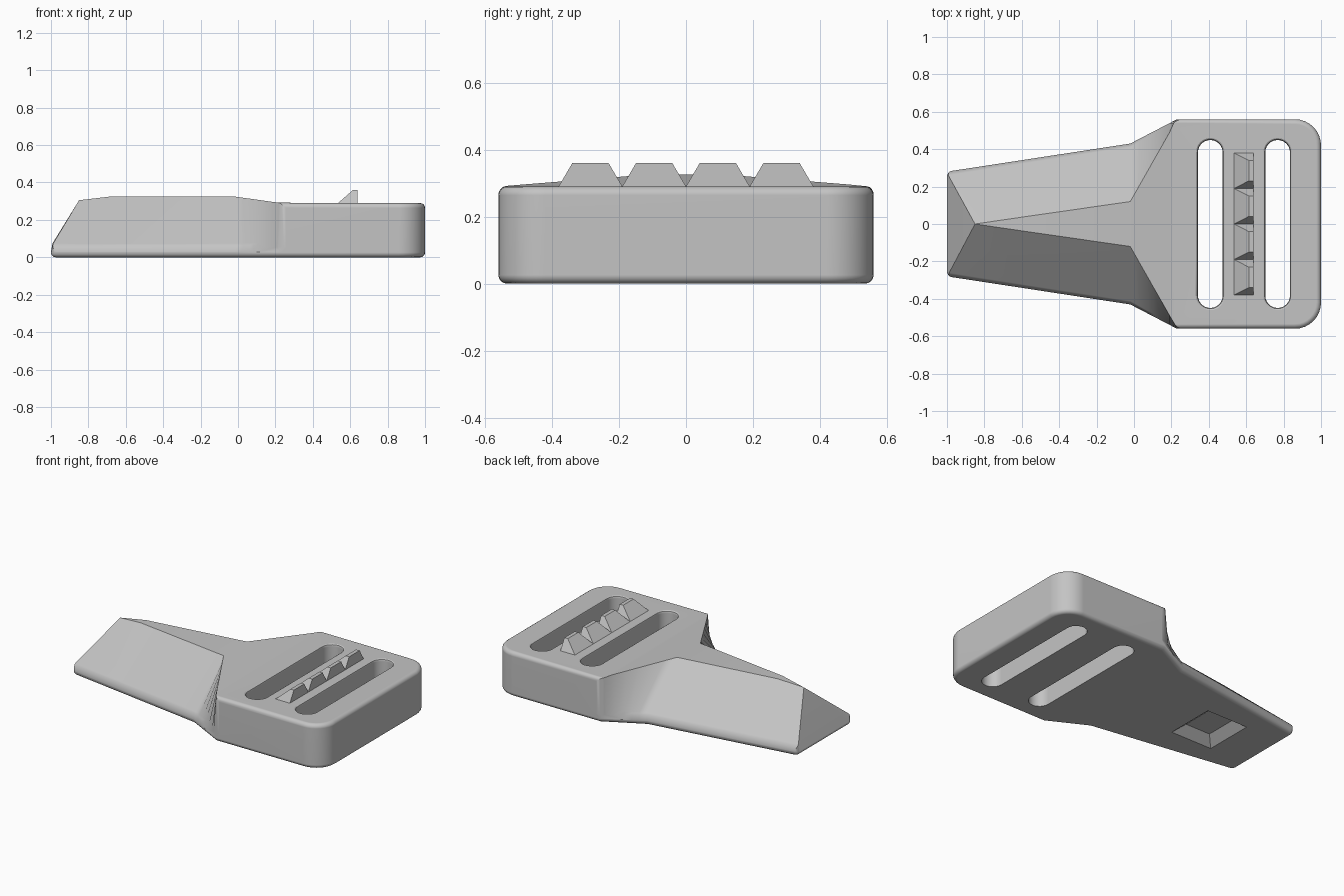
import bpy, bmesh, math
from mathutils import Vector

if "Cube" in bpy.data.objects:
    bpy.data.objects.remove(bpy.data.objects["Cube"])

grey = bpy.data.materials.new("plain_grey")
grey.use_nodes = True
tone = (0.55, 0.55, 0.55, 1)
grey.diffuse_color = tone
grey.node_tree.nodes["Principled BSDF"].inputs["Base Color"].default_value = tone

DECK = 0.29      # top of the buckle
EDGE = 0.055     # thickness of the blade rim


def make_object(name, bm):
    bmesh.ops.recalc_face_normals(bm, faces=bm.faces)
    mesh = bpy.data.meshes.new(name)
    bm.to_mesh(mesh)
    bm.free()
    mesh.materials.append(grey)
    obj = bpy.data.objects.new(name, mesh)
    bpy.context.collection.objects.link(obj)
    return obj


def loft(bm, rings):
    """Skin a list of equal-length closed rings and cap both ends."""
    rows = [[bm.verts.new(p) for p in ring] for ring in rings]
    for a, b in zip(rows, rows[1:]):
        for i in range(len(a)):
            j = (i + 1) % len(a)
            bm.faces.new((a[i], a[j], b[j], b[i]))
    bm.faces.new(rows[0][::-1])
    bm.faces.new(rows[-1])


def section(x, half, ridge_y, ridge_z, ridge_x=None):
    """Cross-section: flat bottom, thin rim, ridge pair on top."""
    rx = x if ridge_x is None else ridge_x
    side = [(x, half, 0), (x, half, EDGE), (rx, ridge_y, ridge_z)]
    return side + [(px, -y, z) for px, y, z in reversed(side)]


def mix(a, b, t):
    return a + (b - a) * t


# Body: blade, flared neck and rounded buckle as one loft
rings = [section(-1, 0.28, 0, 0.305, -0.85),
         section(-0.68, 0.329, 0.025, 0.325)]
for i in range(7):
    t = i / 6
    rings.append(section(mix(-0.02, 0.23, t), mix(0.43, 0.56, t),
                         mix(0.12, 0.56, t), mix(0.325, DECK, t)))
for i in range(9):
    a = math.radians(90 * i / 8)
    y = 0.42 + 0.14 * math.cos(a)
    rings.append(section(0.86 + 0.14 * math.sin(a), y, y, DECK))

bm = bmesh.new()
loft(bm, rings)
bmesh.ops.remove_doubles(bm, verts=bm.verts, dist=0.0005)
bmesh.ops.recalc_face_normals(bm, faces=bm.faces)
bmesh.ops.dissolve_limit(bm, angle_limit=0.01, verts=bm.verts, edges=bm.edges)


def on_ridge(v):
    return v.co.x < 0.22 and v.co.z > 0.2


rims = [e for e in bm.edges if e.calc_face_angle(0) > 0.5
        and not any(on_ridge(v) for v in e.verts)]
bmesh.ops.bevel(bm, geom=rims, offset=0.026, segments=4, profile=0.5,
                affect='EDGES', clamp_overlap=False)
body = make_object("buckle_body", bm)


# Cutters: two strap slots with softened mouths, one pocket underneath
def slot_ring(cx, radius, z):
    pts = []
    for i in range(26):
        a = math.pi * (i if i < 13 else i - 1) / 12
        shift = 0.383 if i < 13 else -0.383
        pts.append((cx + radius * math.cos(a),
                    shift + radius * math.sin(a), z))
    return pts


def cut(name, rings):
    bm = bmesh.new()
    loft(bm, rings)
    cutter = make_object(name, bm)
    cutter.hide_render = True
    mod = body.modifiers.new(name, 'BOOLEAN')
    mod.operation = 'DIFFERENCE'
    mod.solver = 'EXACT'
    mod.object = cutter
    bpy.context.view_layer.objects.active = body
    bpy.ops.object.modifier_apply(modifier=name)
    bpy.data.objects.remove(cutter)


for label, cx in (("inner", 0.408), ("outer", 0.768)):
    cut(label + "_slot_cutter",
        [slot_ring(cx, r, z) for r, z in
         ((0.066, -0.1), (0.066, DECK - 0.015), (0.070, DECK - 0.004),
          (0.078, DECK + 0.001), (0.078, DECK + 0.1))])


def pocket_ring(inset, z):
    hx, hy = 0.15 - inset, 0.165 - inset
    return [(-0.58 + sx * hx, sy * hy, z)
            for sx, sy in ((1, 1), (-1, 1), (-1, -1), (1, -1))]


cut("pocket_cutter", [pocket_ring(0, -0.05), pocket_ring(0, 0),
                      pocket_ring(0.06, 0.05)])

# Smooth the rounded rims, keep the hard creases
bpy.ops.object.select_all(action='DESELECT')
body.select_set(True)
bpy.context.view_layer.objects.active = body
bpy.ops.object.shade_smooth_by_angle(angle=math.radians(32))
weighted = body.modifiers.new("even_shading", 'WEIGHTED_NORMAL')
weighted.keep_sharp = True

# Grip teeth: wedges between the slots
bm = bmesh.new()
for i in range(4):
    cy = (i - 1.5) * 0.19


    def tooth_ring(x0, half, z):
        return [(x, cy + s * half, z) for x, s in
                ((x0, -1), (0.64, -1), (0.64, 1), (x0, 1))]

    loft(bm, [tooth_ring(0.535, 0.095, DECK - 0.01),
              tooth_ring(0.535, 0.095, DECK),
              tooth_ring(0.615, 0.054, 0.36)])
make_object("grip_teeth", bm)
